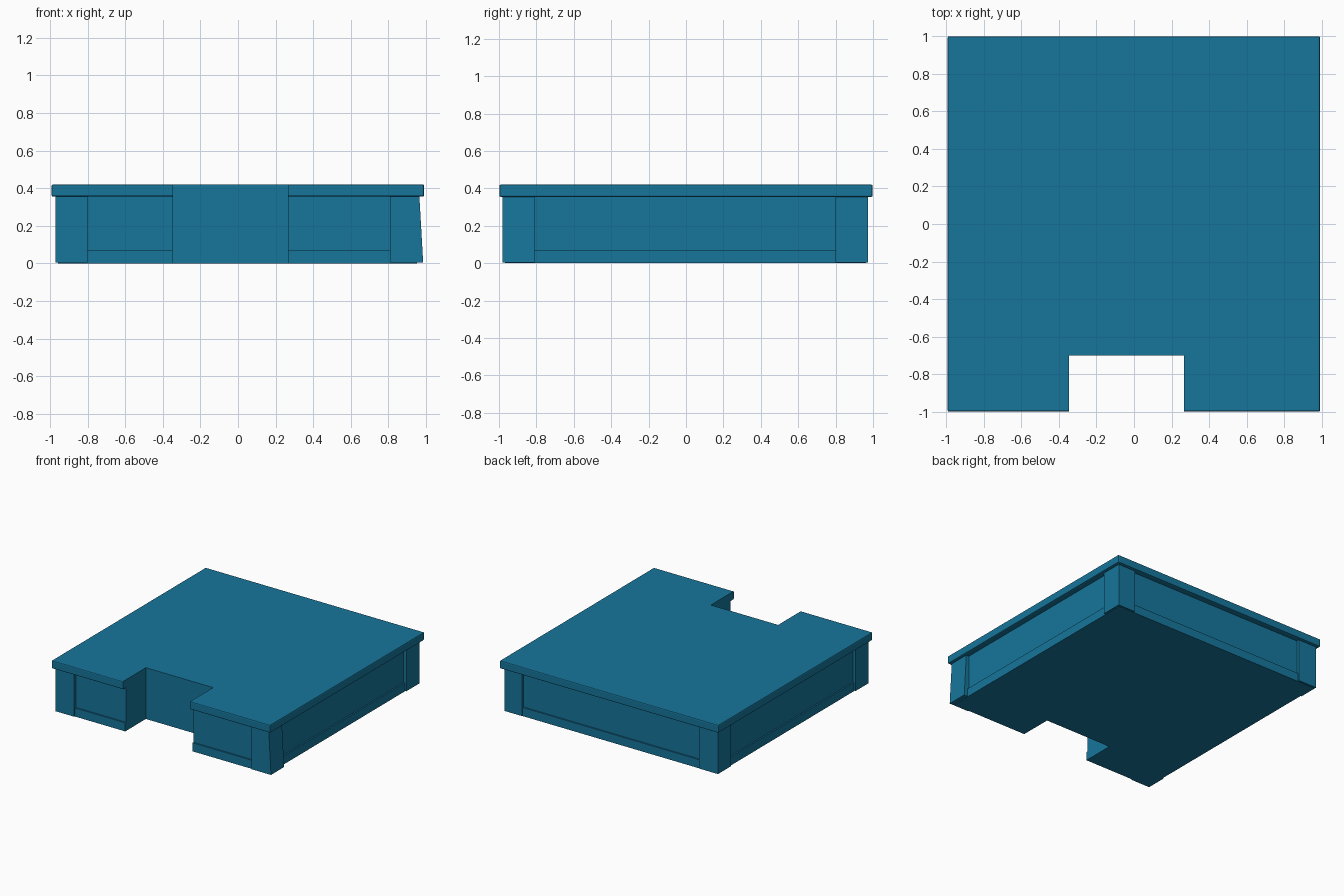
import bpy, bmesh
from mathutils import Vector

if "Cube" in bpy.data.objects:
    bpy.data.objects.remove(bpy.data.objects["Cube"])

NX0, NX1, NY = -0.345, 0.265, -0.70   # notch in the front edge

mat = bpy.data.materials.new("blue_paint")
mat.diffuse_color = (0.008, 0.18, 0.33, 1)
mat.use_nodes = True
mat.node_tree.nodes["Principled BSDF"].inputs["Base Color"].default_value = mat.diffuse_color


def notched(x0, x1, y0, y1):
    return [(x0, y0), (NX0, y0), (NX0, NY), (NX1, NY), (NX1, y0), (x1, y0), (x1, y1), (x0, y1)]


def prism(name, outline, z0, z1, bevel=0.0, segs=1, tweak=None):
    bm = bmesh.new()
    face = bm.faces.new([bm.verts.new((x, y, z0)) for x, y in outline])
    ext = bmesh.ops.extrude_face_region(bm, geom=[face])
    top = [v for v in ext["geom"] if isinstance(v, bmesh.types.BMVert)]
    bmesh.ops.translate(bm, vec=(0, 0, z1 - z0), verts=top)
    if tweak:
        for v in bm.verts:
            tweak(v)
    bmesh.ops.recalc_face_normals(bm, faces=bm.faces)
    if bevel:
        # leave the notch edges sharp
        def outer(e):
            m = (e.verts[0].co + e.verts[1].co) / 2
            return not (NX0 - 0.01 < m.x < NX1 + 0.01 and m.y < NY + 0.01)
        bmesh.ops.bevel(bm, geom=[e for e in bm.edges if outer(e)], offset=bevel,
                        segments=segs, profile=0.5, affect='EDGES')
    me = bpy.data.meshes.new(name)
    bm.to_mesh(me)
    bm.free()
    me.materials.append(mat)
    ob = bpy.data.objects.new(name, me)
    bpy.context.collection.objects.link(ob)
    return ob


# top slab, overhanging the body
prism("top_slab", notched(-0.992, 0.99, -0.998, 0.998), 0.355, 0.42, 0.008, 2)
# recessed side panels
prism("panel_body", notched(-0.945, 0.94, -0.955, 0.95), 0.07, 0.355)
# skirting strip round the foot
prism("base_strip", notched(-0.957, 0.952, -0.967, 0.962), 0.0, 0.07)

# L-shaped corner posts wrapped round the panels
for sx, side, ox, ix, cx in ((-1, "left", -0.97, -0.80, -0.945), (1, "right", 0.965, 0.808, 0.94)):
    for end, oy, iy, cy in (("front", -0.98, -0.81, -0.955), ("back", 0.972, 0.80, 0.95)):
        def flare(v, lean=(side == "right" and end == "front"), ox=ox):
            # this post leans out at the foot
            if lean and v.co.z < 0.1 and abs(v.co.x - ox) < 1e-4:
                v.co.x += 0.02
        prism(f"{end}_{side}_post",
              [(ox, oy), (ix, oy), (ix, cy), (cx, cy), (cx, iy), (ox, iy)],
              0.004, 0.355, tweak=flare)
